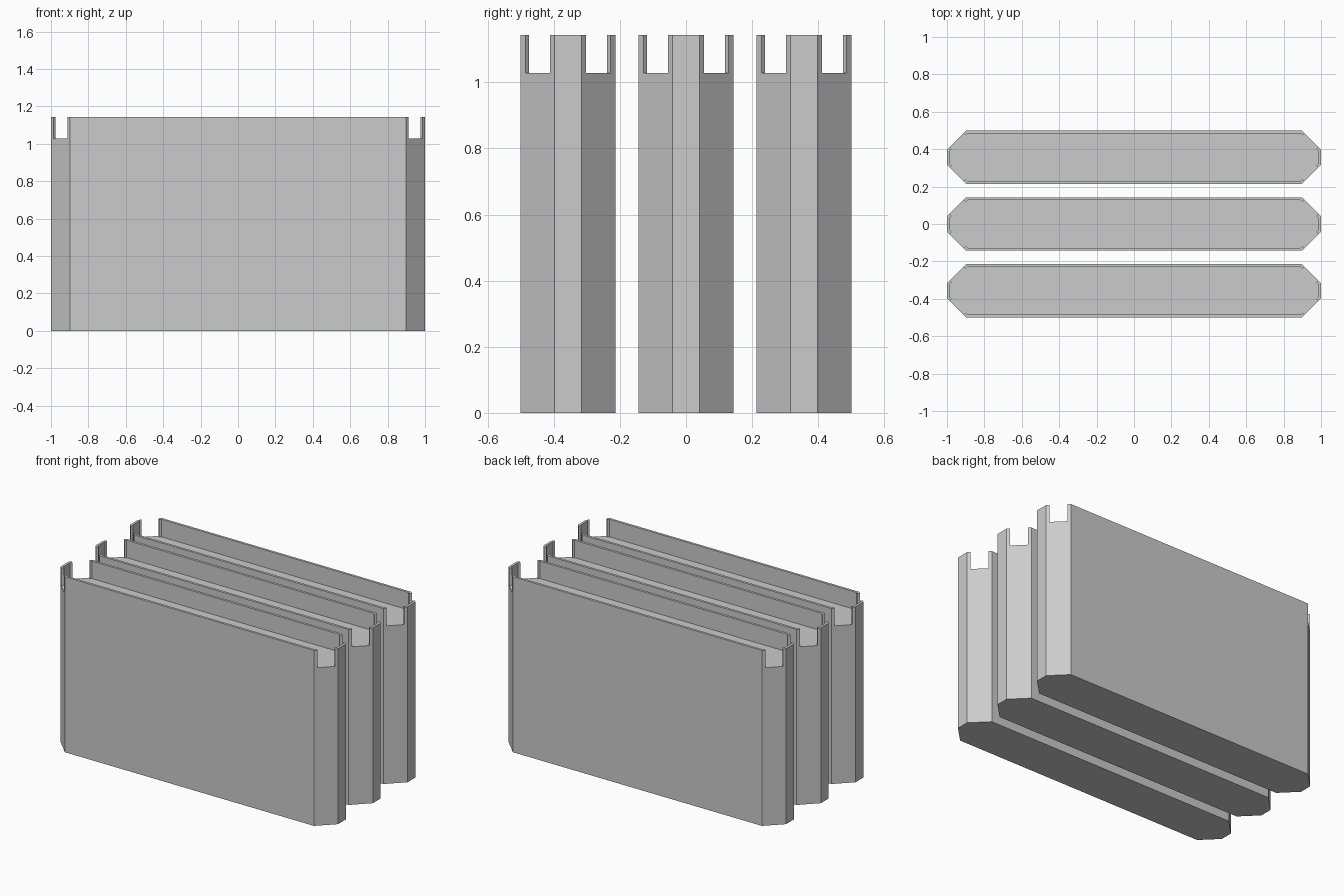
import bpy, bmesh, math

if "Cube" in bpy.data.objects:
    bpy.data.objects.remove(bpy.data.objects["Cube"])

HX, HY = 1.0, 0.143        # half length and half width of a block
CHAMFER = 0.102            # corner cut
WALL = 0.016               # parapet thickness
ROOF, TOP = 1.029, 1.143   # roof deck and parapet heights
MARGIN = 0.014             # distance from corner to notch, along x and y
SPACING = 0.357

grey = bpy.data.materials.new("light_grey")
grey.diffuse_color = (0.6, 0.6, 0.6, 1)
grey.use_nodes = True
grey.node_tree.nodes["Principled BSDF"].inputs["Base Color"].default_value = grey.diffuse_color


def rings():
    """Matching outer and inner outlines; each quarter holds corner, notch start, notch end, corner."""
    d = WALL / math.sqrt(2)
    c_in = CHAMFER - WALL * (2 - math.sqrt(2))
    m, n = MARGIN, CHAMFER - MARGIN
    outer = [(HX, HY - CHAMFER), (HX - m, HY - n), (HX - n, HY - m), (HX - CHAMFER, HY)]
    inner = [(HX - WALL, HY - WALL - c_in), (HX - m - d, HY - n - d),
             (HX - n - d, HY - m - d), (HX - WALL - c_in, HY - WALL)]
    full = []
    for quarter in (outer, inner):
        ring = []
        for sx, sy in ((1, 1), (-1, 1), (-1, -1), (1, -1)):
            part = quarter if sx * sy > 0 else quarter[::-1]
            ring += [(sx * x, sy * y) for x, y in part]
        full.append(ring)
    return full


def tower_block(name, y):
    outer, inner = rings()
    bm = bmesh.new()

    def ring(points, z):
        return [bm.verts.new((px, py, z)) for px, py in points]

    base, deck_out, deck_in = ring(outer, 0), ring(outer, ROOF), ring(inner, ROOF)
    top_out, top_in = ring(outer, TOP), ring(inner, TOP)
    bm.faces.new(base[::-1])       # underside
    bm.faces.new(deck_in)          # roof deck
    for i in range(16):
        j = (i + 1) % 16
        bm.faces.new((base[i], base[j], deck_out[j], deck_out[i]))
        if i % 4 == 1:             # notch sill and its two cut ends
            bm.faces.new((deck_out[i], deck_out[j], deck_in[j], deck_in[i]))
            for k in (i, j):
                bm.faces.new((deck_out[k], top_out[k], top_in[k], deck_in[k]))
        else:                      # parapet outside, top and inside
            bm.faces.new((deck_out[i], deck_out[j], top_out[j], top_out[i]))
            bm.faces.new((top_out[i], top_out[j], top_in[j], top_in[i]))
            bm.faces.new((top_in[i], top_in[j], deck_in[j], deck_in[i]))
    bmesh.ops.recalc_face_normals(bm, faces=bm.faces)
    mesh = bpy.data.meshes.new(name)
    bm.to_mesh(mesh)
    bm.free()
    mesh.materials.append(grey)
    obj = bpy.data.objects.new(name, mesh)
    obj.location.y = y
    bpy.context.collection.objects.link(obj)


# Three identical slabs side by side
for label, k in (("front", -1), ("middle", 0), ("back", 1)):
    tower_block(label + "_block", k * SPACING)
